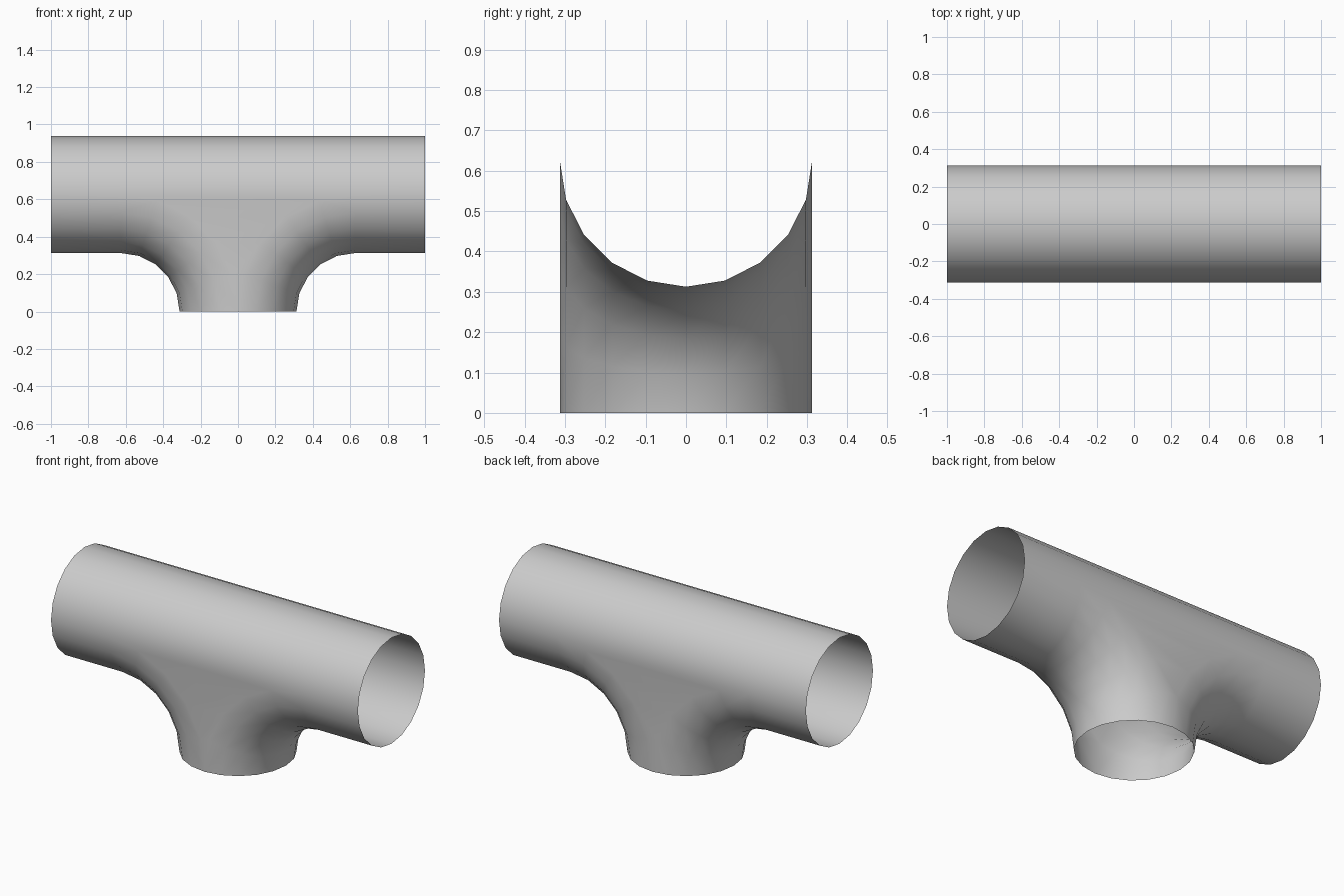
import bpy, bmesh
from math import sin, cos, pi

if "Cube" in bpy.data.objects:
    bpy.data.objects.remove(bpy.data.objects["Cube"])

R = 0.3125      # pipe radius
AX = 0.625      # main pipe axis height and bend radius
SEG = 10        # segments per half circle
BEND = 5        # segments along each bend

bm = bmesh.new()


def skin(rows):
    """Join rows of points with quads."""
    grid = [[bm.verts.new(p) for p in row] for row in rows]
    for a, b in zip(grid, grid[1:]):
        for i in range(len(a) - 1):
            bm.faces.new((a[i], a[i + 1], b[i + 1], b[i]))


angles = [-pi / 2 + pi * i / SEG for i in range(SEG + 1)]
bends = [pi / 2 * j / BEND for j in range(BEND + 1)]

# Swept inner bends from the branch mouth into each lower arm
for s in (-1, 1):
    rows = [[(s * (AX - (AX - R * cos(t)) * cos(p)), R * sin(t),
              (AX - R * cos(t)) * sin(p)) for t in angles] for p in bends]
    rows.append([(s, R * sin(t), AX - R * cos(t)) for t in angles])
    skin(rows)

# Flat webs between the two bends, front and back
for y in (-R, R):
    skin([[(s * AX * (1 - cos(p)), y, AX * sin(p)) for s in (-1, 1)] for p in bends])

# Upper half of the main pipe
skin([[(x, R * sin(t), AX + R * cos(t)) for t in angles] for x in (-1, -AX, AX, 1)])

# Weld into one open shell facing outwards
bmesh.ops.remove_doubles(bm, verts=bm.verts, dist=1e-4)
bmesh.ops.dissolve_degenerate(bm, edges=bm.edges, dist=1e-5)
bmesh.ops.recalc_face_normals(bm, faces=bm.faces)
top = max(bm.faces, key=lambda f: f.calc_center_median().z)
if top.normal.z < 0:
    bmesh.ops.reverse_faces(bm, faces=bm.faces)

mesh = bpy.data.meshes.new("pipe_tee")
bm.to_mesh(mesh)
bm.free()
tee = bpy.data.objects.new("pipe_tee", mesh)
bpy.context.collection.objects.link(tee)
for poly in mesh.polygons:
    poly.use_smooth = True
